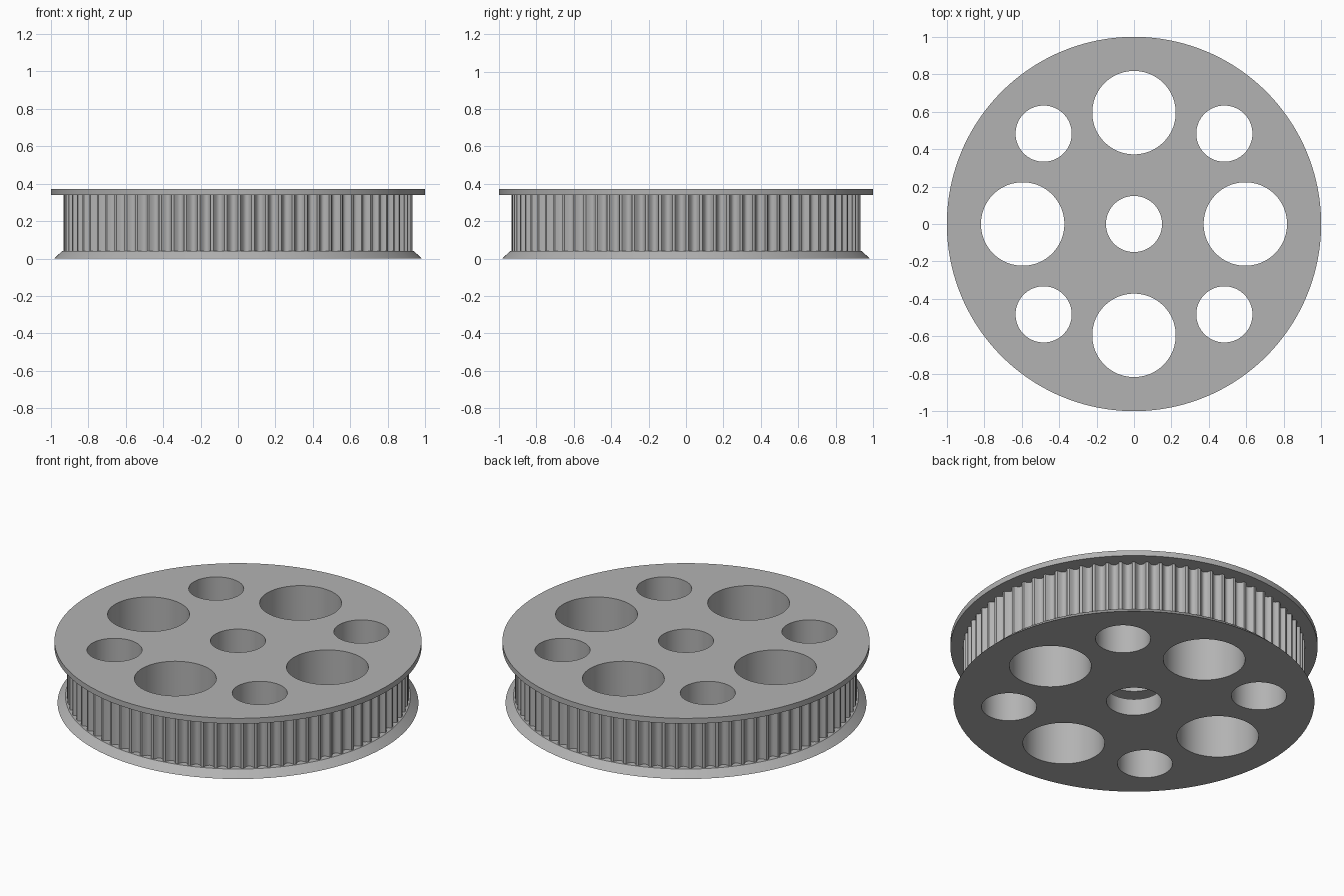
import bpy, bmesh
from math import cos, sin, pi, tau, radians

if "Cube" in bpy.data.objects:
    bpy.data.objects.remove(bpy.data.objects["Cube"])

TEETH = 80
STEPS = 10                      # outline points per tooth
HEIGHT = 0.373
DRUM_R, GROOVE = 0.932, 0.028
BORE_R = 0.15

grey = bpy.data.materials.new("plain grey")
grey.use_nodes = True
colour = (0.45, 0.45, 0.45, 1)
grey.diffuse_color = colour
grey.node_tree.nodes["Principled BSDF"].inputs["Base Color"].default_value = colour


def circle(radius):
    return lambda t: radius


def toothed(t):
    """Drum outline: a narrow land, then a rounded belt groove."""
    phase = (t * TEETH / tau) % 1
    if phase < 0.249 or phase > 0.999:
        return DRUM_R
    return DRUM_R - GROOVE * sin(pi * (phase - 0.25) / 0.75) ** 0.6


def stack(bm, rings, count, cx=0, cy=0):
    """Closed solid from (outline, z) rings, bottom to top."""
    loops = []
    for outline, z in rings:
        angles = [tau * i / count for i in range(count)]
        loops.append([bm.verts.new((cx + outline(a) * cos(a),
                                    cy + outline(a) * sin(a), z)) for a in angles])
    for low, high in zip(loops, loops[1:]):
        for i in range(count):
            j = (i + 1) % count
            bm.faces.new((low[i], low[j], high[j], high[i]))
    bm.faces.new(loops[0][::-1])
    bm.faces.new(loops[-1])


def to_object(bm, name):
    mesh = bpy.data.meshes.new(name)
    bm.to_mesh(mesh)
    bm.free()
    mesh.materials.append(grey)
    obj = bpy.data.objects.new(name, mesh)
    bpy.context.collection.objects.link(obj)
    return obj


# Sloped lower flange, toothed drum and flat upper flange in one solid
bm = bmesh.new()
stack(bm, [(circle(0.983), 0), (circle(0.94), 0.04), (toothed, 0.0401),
           (toothed, 0.34), (circle(1), 0.3401), (circle(1), HEIGHT)],
      TEETH * STEPS)
pulley = to_object(bm, "pulley_wheel")

# Cutter: four large and four small through holes
bm = bmesh.new()
for k in range(4):
    for radius, dist, turn in ((0.223, 0.595, 0), (0.15, 0.683, pi / 4)):
        a = k * pi / 2 + turn
        stack(bm, [(circle(radius), -0.1), (circle(radius), 0.5)], 96,
              dist * cos(a), dist * sin(a))
# Central bore with a hidden wider pocket
stack(bm, [(circle(BORE_R), -0.1), (circle(BORE_R), 0.1), (circle(0.25), 0.1),
           (circle(0.25), 0.15), (circle(BORE_R), 0.15), (circle(BORE_R), 0.5)], 96)
cutter = to_object(bm, "hole_cutter")
cutter.hide_render = True

bpy.context.view_layer.objects.active = pulley
pulley.select_set(True)
cutter.select_set(False)
cut = pulley.modifiers.new("holes", "BOOLEAN")
cut.operation = "DIFFERENCE"
cut.solver = "EXACT"
cut.object = cutter
bpy.ops.object.modifier_apply(modifier=cut.name)
bpy.data.objects.remove(cutter)
bpy.ops.object.shade_smooth_by_angle(angle=radians(25))
